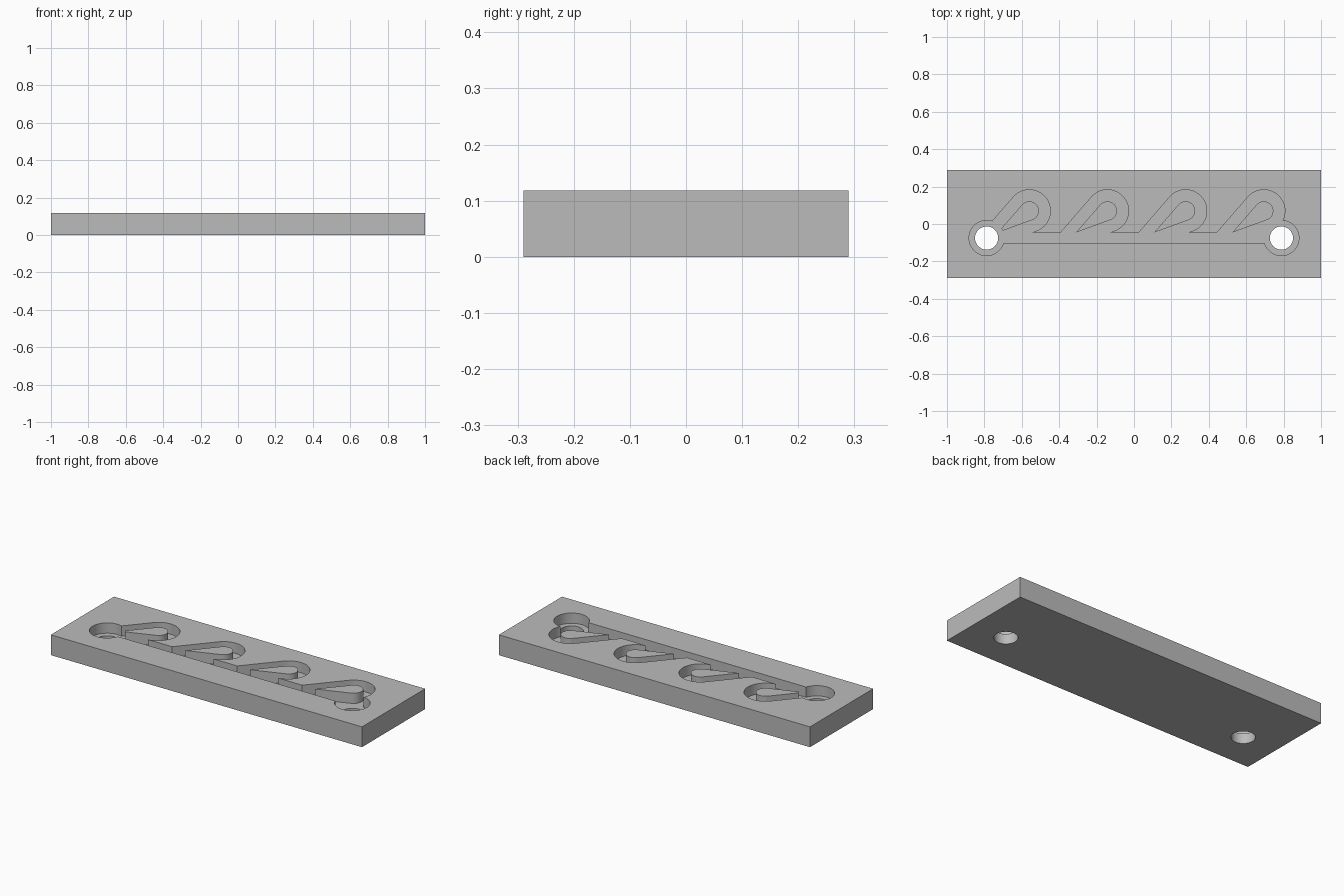
import bpy
import bmesh
from math import sin, cos, tan, radians

old = bpy.data.objects.get("Cube")
if old:
    bpy.data.objects.remove(old, do_unlink=True)

LENGTH, WIDTH, HEIGHT = 2.0, 0.58, 0.118
FLOOR, ABOVE = 0.058, 0.2
LOOP_Y, OUTER_R, INNER_R = 0.07, 0.113, 0.051
CHANNEL_TOP, CHANNEL_BOTTOM = -0.045, -0.105
PORT_X, PORT_Y, PORT_R, HOLE_R = 0.788, -0.075, 0.094, 0.062
RISE, RETURN = radians(49), radians(20)   # slopes of the two loop legs

grey = bpy.data.materials.new("Plain grey")
grey.use_nodes = True
grey.diffuse_color = (0.5, 0.5, 0.5, 1)
grey.node_tree.nodes["Principled BSDF"].inputs["Base Color"].default_value = (0.5, 0.5, 0.5, 1)


def prism(name, outline, bottom, top):
    """Extrude a counter-clockwise outline between two heights."""
    bm = bmesh.new()
    face = bm.faces.new([bm.verts.new((x, y, bottom)) for x, y in outline])
    grown = bmesh.ops.extrude_face_region(bm, geom=[face])["geom"]
    bmesh.ops.translate(bm, vec=(0, 0, top - bottom),
                        verts=[v for v in grown if isinstance(v, bmesh.types.BMVert)])
    bmesh.ops.recalc_face_normals(bm, faces=bm.faces)
    mesh = bpy.data.meshes.new(name)
    bm.to_mesh(mesh)
    bm.free()
    mesh.materials.append(grey)
    obj = bpy.data.objects.new(name, mesh)
    bpy.context.collection.objects.link(obj)
    return obj


def rectangle(x0, x1, y0, y1):
    return [(x0, y0), (x1, y0), (x1, y1), (x0, y1)]


def arc(cx, cy, r, start, end, steps):
    angles = [start + (end - start) * i / steps for i in range(steps + 1)]
    return [(cx + r * cos(a), cy + r * sin(a)) for a in angles]


def circle(cx, cy, r):
    return arc(cx, cy, r, 0, radians(360), 64)[:-1]


def cut(target, cutter):
    """Subtract the cutter for good, then discard it."""
    cutter.hide_render = True
    mod = target.modifiers.new("Cut", 'BOOLEAN')
    mod.operation, mod.solver, mod.object = 'DIFFERENCE', 'EXACT', cutter
    bpy.context.view_layer.objects.active = target
    bpy.ops.object.modifier_apply(modifier=mod.name)
    bpy.data.objects.remove(cutter, do_unlink=True)


def bend(cx, r):
    """Arc of a loop, from the return leg round to the rising leg."""
    return arc(cx, LOOP_Y, r, RETURN - radians(90), RISE + radians(90), 40)


def loop_cutter(cx):
    # Outer wall: both legs run straight down into the main channel
    outer = bend(cx, OUTER_R)
    (ax, ay), (bx, by) = outer[0], outer[-1]
    left = bx - (by - CHANNEL_TOP) / tan(RISE)
    right = ax - (ay - CHANNEL_TOP) / tan(RETURN)
    middle = (CHANNEL_TOP + CHANNEL_BOTTOM) / 2
    outer += [(left, CHANNEL_TOP), (left, middle), (right, middle), (right, CHANNEL_TOP)]
    cutter = prism("loop_cutter", outer, FLOOR, ABOVE)
    # Teardrop island: its tip is where the two inner legs meet
    inner = bend(cx, INNER_R)
    (ax, ay), (bx, by) = inner[0], inner[-1]
    tip_x = (ay - by + bx * tan(RISE) - ax * tan(RETURN)) / (tan(RISE) - tan(RETURN))
    inner.append((tip_x, by + (tip_x - bx) * tan(RISE)))
    cut(cutter, prism("island_cutter", inner, FLOOR - 0.1, ABOVE + 0.1))
    return cutter


# Block
block = prism("valve_block", rectangle(-LENGTH / 2, LENGTH / 2, -WIDTH / 2, WIDTH / 2), 0, HEIGHT)

# Straight main channel
cut(block, prism("channel_cutter", rectangle(-PORT_X, PORT_X, CHANNEL_BOTTOM, CHANNEL_TOP), FLOOR, ABOVE))

# Four bypass loops
for i in range(4):
    cut(block, loop_cutter(-0.56 + 0.418 * i))

# Round ports with through holes
for side in (-1, 1):
    cut(block, prism("port_cutter", circle(side * PORT_X, PORT_Y, PORT_R), FLOOR, ABOVE))
    cut(block, prism("hole_cutter", circle(side * PORT_X, PORT_Y, HOLE_R), -0.1, ABOVE))

# Smooth curved walls, crisp edges
bpy.ops.object.select_all(action='DESELECT')
block.select_set(True)
bpy.context.view_layer.objects.active = block
bpy.ops.object.shade_smooth_by_angle(angle=radians(30))
